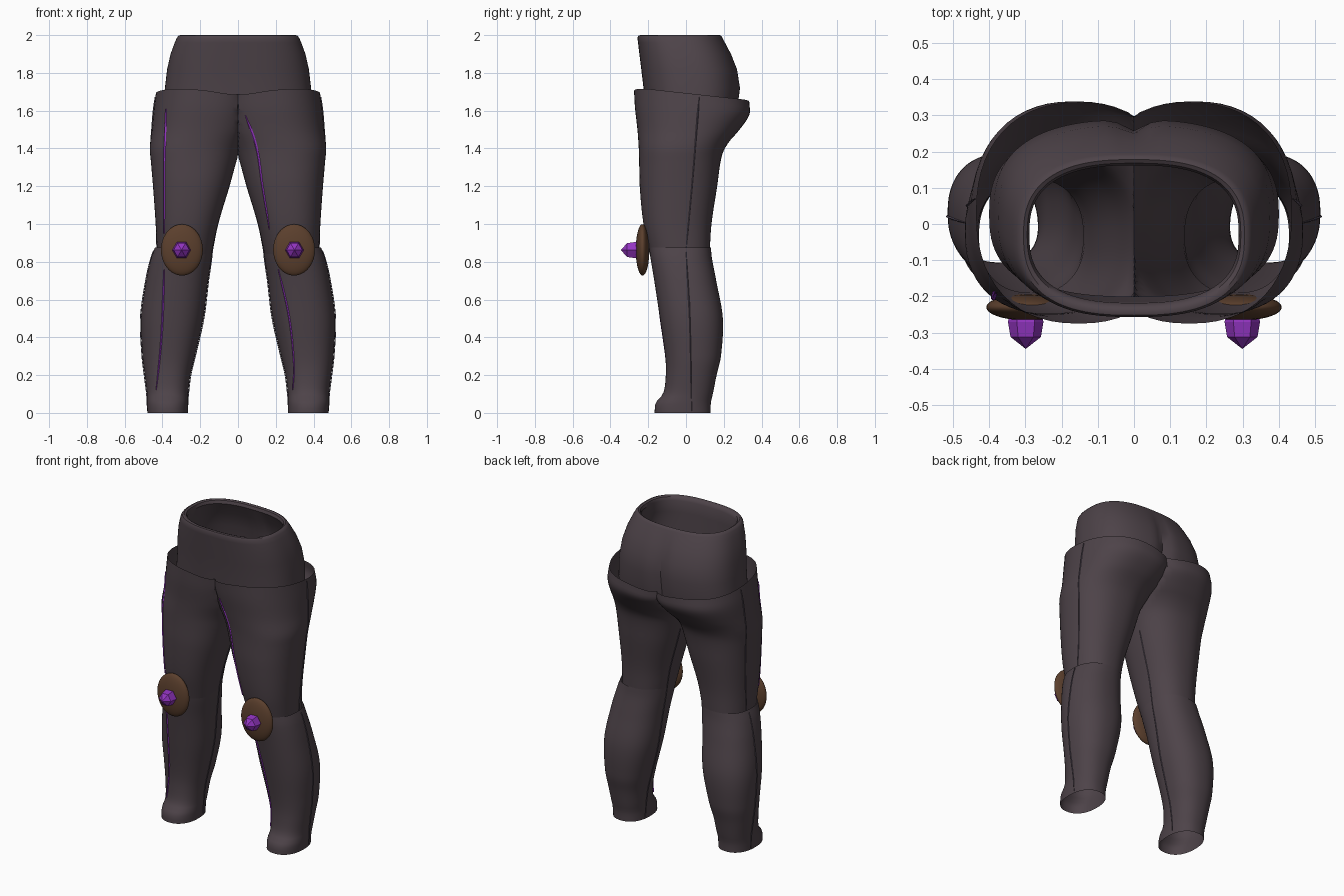
import bpy, bmesh, math

if "Cube" in bpy.data.objects:
    bpy.data.objects.remove(bpy.data.objects["Cube"])

P = 2.3      # roundness of leg cross-sections
SEG = 56


def material(name, rgb):
    m = bpy.data.materials.new(name)
    m.diffuse_color = (*rgb, 1)
    m.use_nodes = True
    m.node_tree.nodes["Principled BSDF"].inputs["Base Color"].default_value = m.diffuse_color
    return m


CLOTH = material("dark_cloth", (0.075, 0.056, 0.066))
BROWN = material("brown_leather", (0.105, 0.05, 0.026))
PURPLE = material("purple_crystal", (0.29, 0.035, 0.53))
SEAM = material("seam_thread", (0.10, 0.08, 0.115))


def make(name, verts, faces, mat, smooth=True):
    me = bpy.data.meshes.new(name)
    me.from_pydata(verts, [], faces)
    me.materials.append(mat)
    ob = bpy.data.objects.new(name, me)
    bpy.context.collection.objects.link(ob)
    if smooth:
        bpy.ops.object.select_all(action='DESELECT')
        ob.select_set(True)
        bpy.context.view_layer.objects.active = ob
        bpy.ops.object.shade_smooth_by_angle(angle=math.radians(40))
    return ob


def spow(v, e):
    return math.copysign(abs(v) ** e, v)


def sample(rows, z):
    """Smoothly interpolate profile rows (sorted by falling z)."""
    z = min(max(z, rows[-1][0]), rows[0][0])
    i = 0
    while i < len(rows) - 2 and z < rows[i + 1][0]:
        i += 1
    a, b = rows[i], rows[i + 1]
    t = (z - a[0]) / (b[0] - a[0])
    before, after = rows[max(i - 1, 0)], rows[min(i + 2, len(rows) - 1)]
    h = b[0] - a[0]
    out = []
    for k in range(1, len(a)):
        m0 = (b[k] - before[k]) / (b[0] - before[0]) * h
        m1 = (after[k] - a[k]) / (after[0] - a[0]) * h
        out.append((2*t**3 - 3*t*t + 1) * a[k] + (t**3 - 2*t*t + t) * m0
                   + (3*t*t - 2*t**3) * b[k] + (t**3 - t*t) * m1)
    return out


# leg profiles: z, inner x, outer x, front y, back y
THIGH = [(1.715, -0.13, 0.435, -0.275, 0.335), (1.62, -0.11, 0.447, -0.27, 0.335),
         (1.5, -0.07, 0.457, -0.257, 0.275), (1.4, -0.015, 0.467, -0.25, 0.205),
         (1.34, 0.006, 0.462, -0.248, 0.185), (1.2, 0.045, 0.45, -0.245, 0.165),
         (1.0, 0.105, 0.436, -0.225, 0.135), (0.84, 0.14, 0.428, -0.19, 0.125)]
SHIN = [(0.875, 0.135, 0.44, -0.195, 0.132), (0.82, 0.14, 0.46, -0.188, 0.137),
        (0.7, 0.158, 0.487, -0.168, 0.16), (0.5, 0.183, 0.514, -0.138, 0.195),
        (0.3, 0.228, 0.506, -0.11, 0.185), (0.2, 0.252, 0.494, -0.107, 0.162),
        (0.1, 0.264, 0.482, -0.122, 0.142), (0.055, 0.265, 0.482, -0.16, 0.132),
        (0.0, 0.265, 0.48, -0.166, 0.13)]


def frame(rows, z):
    xi, xo, yf, yb = sample(rows, z)
    return (xi + xo) / 2, (xo - xi) / 2, (yf + yb) / 2, (yb - yf) / 2


def surf(rows, z, a, lift=0.0):
    """Point on a leg on the +x side; lift raises it off the cloth."""
    cx, rx, cy, ry = frame(rows, z)
    x = max(0.0, cx + (rx + lift) * spow(math.cos(a), 2 / P))
    y = cy + (ry + lift) * spow(math.sin(a), 2 / P)
    if z > 1.45:    # rim falls towards the back and the middle
        w = (z - 1.45) / 0.265
        z -= w * (0.11 * max(0, y + 0.2) + 0.03 * math.exp(-(x / 0.15) ** 2))
    return (x, y, z)


def leg(name, rows, s, n):
    verts, faces = [], []
    for i in range(n + 1):
        z = rows[0][0] + (rows[-1][0] - rows[0][0]) * i / n
        for j in range(SEG):
            x, y, zz = surf(rows, z, 2 * math.pi * j / SEG)
            verts.append((s * x, y, zz))
    for i in range(n):
        for j in range(SEG):
            k = (j + 1) % SEG
            f = [i*SEG + j, (i+1)*SEG + j, (i+1)*SEG + k, i*SEG + k]
            # no wall between the two halves above the crotch
            if all(abs(verts[v][0]) < 1e-5 for v in f):
                continue
            faces.append(f if s > 0 else f[::-1])
    make(name, verts, faces, CLOTH)


def strip(name, rows, s, path, axis, sign, half, mat, lift):
    """Thin strip on a leg. path = (z, coordinate) rows along x or y."""
    n, verts = 40, []
    for i in range(n + 1):
        z = path[0][0] + (path[-1][0] - path[0][0]) * i / n
        c = sample(path, z)[0]
        cx, rx, cy, ry = frame(rows, z)
        if axis == 'x':
            u = max(-1, min(1, (c - cx) / rx))
            a = sign * math.acos(spow(u, P / 2))
        else:
            u = max(-1, min(1, (c - cy) / ry))
            a = math.asin(spow(u, P / 2))
            a = a if sign > 0 else math.pi - a
        taper = min(1, 6 * i / n + 0.2, 6 * (n - i) / n + 0.2)
        for da, l in ((-half * taper, 0), (0, lift), (half * taper, 0)):
            x, y, zz = surf(rows, z, a + da, l + 0.001)
            verts.append((s * x, y, zz))
    faces = []
    for i in range(n):
        for j in range(2):
            f = [3*i + j, 3*i + j + 3, 3*i + j + 4, 3*i + j + 1]
            faces.append(f if s > 0 else f[::-1])
    make(name, verts, faces, mat)


for s, side in ((1, "left"), (-1, "right")):
    leg(side + "_thigh", THIGH, s, 36)
    leg(side + "_shin", SHIN, s, 40)
    # side seams, outside and inside of each leg
    strip(side + "_outer_thigh_seam", THIGH, s, [(1.7, 0.07), (1.3, 0.04), (0.86, 0.0)],
          'y', 1, 0.012, SEAM, 0.004)
    strip(side + "_outer_shin_seam", SHIN, s, [(0.86, 0.0), (0.5, 0.02), (0.01, 0.03)],
          'y', 1, 0.012, SEAM, 0.004)
    strip(side + "_inner_thigh_seam", THIGH, s, [(1.28, 0.02), (0.86, 0.0)],
          'y', -1, 0.012, SEAM, 0.004)
    strip(side + "_inner_shin_seam", SHIN, s, [(0.86, 0.0), (0.5, 0.02), (0.01, 0.03)],
          'y', -1, 0.012, SEAM, 0.004)

    # knee pad
    bpy.ops.mesh.primitive_uv_sphere_add(segments=36, ring_count=18, radius=1,
                                         location=(s * 0.297, -0.23, 0.863))
    pad = bpy.context.object
    pad.name = side + "_knee_pad"
    pad.scale = (0.111, 0.036, 0.136)
    pad.data.materials.append(BROWN)
    bpy.ops.object.shade_smooth()

    # faceted crystal on the pad
    verts = []
    for y, r in ((-0.235, 0.04), (-0.27, 0.049), (-0.312, 0.042)):
        for j in range(6):
            a = math.pi * j / 3
            verts.append((s * 0.299 + r * math.cos(a), y, 0.862 + r * math.sin(a)))
    verts.append((s * 0.299, -0.345, 0.862))
    faces = [list(range(6))[::-1]]
    for j in range(6):
        k = (j + 1) % 6
        faces += [[j, k, 6 + k, 6 + j], [6 + j, 6 + k, 12 + k, 12 + j], [12 + j, 12 + k, 18]]
    gem = make(side + "_knee_crystal", verts, faces, PURPLE, smooth=False)
    bm = bmesh.new()
    bm.from_mesh(gem.data)
    bmesh.ops.recalc_face_normals(bm, faces=bm.faces)
    bm.to_mesh(gem.data)
    bm.free()

# glowing front stripes: outer on one leg, inner on the other
strip("right_thigh_stripe", THIGH, -1, [(1.61, 0.38), (1.3, 0.39), (0.95, 0.39)],
      'x', -1, 0.03, PURPLE, 0.005)
strip("right_shin_stripe", SHIN, -1, [(0.76, 0.39), (0.4, 0.405), (0.12, 0.432)],
      'x', -1, 0.03, PURPLE, 0.005)
strip("left_thigh_stripe", THIGH, 1, [(1.59, 0.04), (1.4, 0.1), (1.2, 0.13), (0.97, 0.168)],
      'x', -1, 0.03, PURPLE, 0.005)
strip("left_shin_stripe", SHIN, 1, [(0.76, 0.215), (0.5, 0.272), (0.25, 0.297), (0.12, 0.292)],
      'x', -1, 0.03, PURPLE, 0.005)

# waistband: z, half width, front y, back y, buttock crease depth; rolls over a rounded lip
WAIST = [(1.58, 0.40, -0.215, 0.27, 0.03), (1.72, 0.387, -0.225, 0.288, 0.03),
         (1.82, 0.375, -0.237, 0.272, 0.022), (1.9, 0.357, -0.247, 0.24, 0.012),
         (1.96, 0.335, -0.254, 0.208, 0.004), (1.985, 0.324, -0.257, 0.193, 0),
         (1.997, 0.315, -0.252, 0.186, 0), (2.0, 0.305, -0.242, 0.178, 0),
         (1.994, 0.295, -0.228, 0.168, 0), (1.975, 0.289, -0.218, 0.162, 0),
         (1.9, 0.32, -0.215, 0.2, 0.008), (1.8, 0.35, -0.21, 0.24, 0.02),
         (1.58, 0.385, -0.2, 0.255, 0.03)]
N = 96
verts, faces = [], []
for z, rx, yf, yb, crease in WAIST:
    for j in range(N):
        a = 2 * math.pi * j / N
        x = rx * spow(math.cos(a), 2 / 2.6)
        y = (yf + yb) / 2 + (yb - yf) / 2 * spow(math.sin(a), 2 / 2.6)
        if y > 0:
            y -= crease * math.exp(-(x / 0.04) ** 2)
        verts.append((x, y, z))
for i in range(len(WAIST) - 1):
    for j in range(N):
        k = (j + 1) % N
        faces.append([i*N + j, i*N + k, (i+1)*N + k, (i+1)*N + j])
make("waistband", verts, faces, CLOTH)
